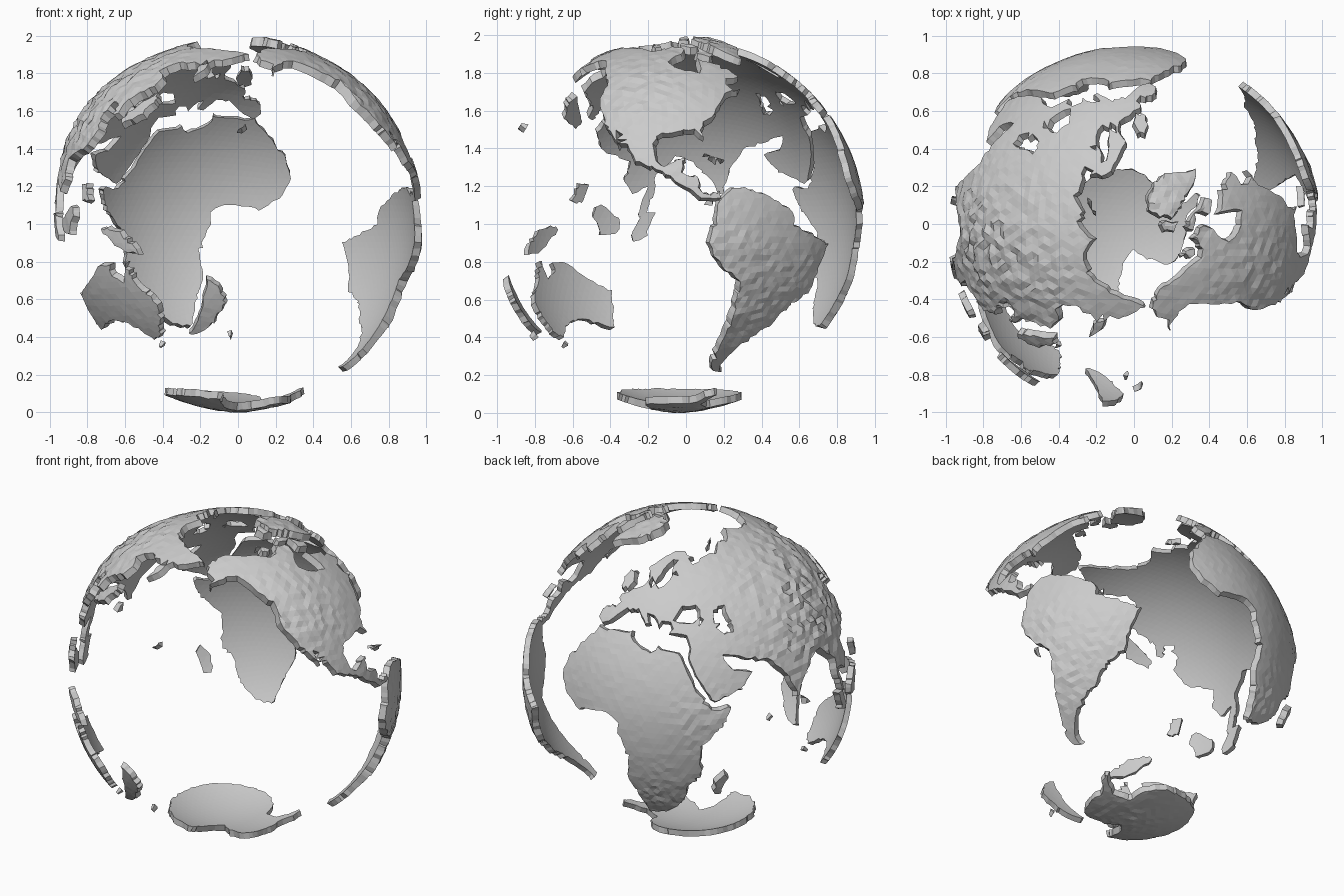
import bpy, bmesh, math, random
from mathutils import Vector

if "Cube" in bpy.data.objects:
    bpy.data.objects.remove(bpy.data.objects["Cube"])

random.seed(4)
CENTRE = Vector((0, -0.04, 1.0))
TURN = 89.5                    # longitude offset so the front looks at the big ocean
OUTER, INNER = 0.987, 0.953


def direction(lon, lat):
    a, b = math.radians(lon + TURN), math.radians(lat)
    return Vector((math.cos(b) * math.cos(a), math.cos(b) * math.sin(a), math.sin(b)))


def lonlat(d):
    lon = math.degrees(math.atan2(d.y, d.x)) - TURN
    return (lon + 180) % 360 - 180, math.degrees(math.asin(max(-1, min(1, d.z))))


def inside(lon, lat, poly):
    hit = False
    for (x1, y1), (x2, y2) in zip(poly, poly[1:] + poly[:1]):
        if (y1 > lat) != (y2 > lat) and lon < (x2 - x1) * (lat - y1) / (y2 - y1) + x1:
            hit = not hit
    return hit


def nearest(lon, lat, polys):
    """Closest coast point, measured in degrees of arc."""
    k = max(0.05, math.cos(math.radians(lat)))
    best = (9e9, lon, lat)
    for poly in polys:
        for l in (lon, lon + 360):
            for (x1, y1), (x2, y2) in zip(poly, poly[1:] + poly[:1]):
                ax, ay, bx, by = (x1 - l) * k, y1 - lat, (x2 - l) * k, y2 - lat
                dx, dy = bx - ax, by - ay
                t = max(0, min(1, -(ax * dx + ay * dy) / (dx * dx + dy * dy + 1e-9)))
                px, py = ax + t * dx, ay + t * dy
                d = math.hypot(px, py)
                if d < best[0]:
                    best = (d, l + px / k, lat + py)
    return best


# highlands: direction, spread in degrees, height
HILLS = [(direction(a, b), s, h) for a, b, s, h in (
    (90, 34, 20, .035), (112, 52, 20, .022), (-115, 45, 18, .025), (-72, -10, 11, .02),
    (-70, -30, 10, .02), (25, -25, 13, .014), (-50, 80, 14, .02), (38, 8, 10, .012),
    (-48, -15, 12, .014), (0, -90, 12, .014))]


def relief(d):
    h = sum(k * math.exp(-(math.degrees(d.angle(c)) / s) ** 2) for c, s, k in HILLS)
    return h * random.uniform(0.4, 1.05) + random.uniform(0, 0.002)


def jitter(r):
    return Vector([random.uniform(-r, r) for _ in range(3)])


# shared triangle grid
grid = bmesh.new()
bmesh.ops.create_icosphere(grid, subdivisions=6, radius=1)
VERTS = [v.co.normalized() for v in grid.verts]
FACES = [tuple(v.index for v in f.verts) for f in grid.faces]
MID = [lonlat((VERTS[a] + VERTS[b] + VERTS[c]).normalized()) for a, b, c in FACES]
grid.free()


def land(name, *outlines, seas=()):
    """Cut a coast profile from the grid and give it thickness, sloped rims and relief."""
    polys, holes = [[list(zip(o[::2], o[1::2])) for o in group] for group in (outlines, seas)]
    keep = set()
    for poly in polys:
        x0, x1 = min(p[0] for p in poly), max(p[0] for p in poly)
        y0, y1 = min(p[1] for p in poly), max(p[1] for p in poly)
        for i, (lon, lat) in enumerate(MID):
            if y0 <= lat <= y1:
                for l in (lon, lon + 360):
                    if x0 <= l <= x1 and inside(l, lat, poly) and not any(inside(l, lat, h) for h in holes):
                        keep.add(i)
    # open rim edges
    edges = {e for i in keep for e in zip(FACES[i], FACES[i][1:] + FACES[i][:1])}
    rim = sorted(e for e in edges if (e[1], e[0]) not in edges)
    coast = {v: Vector() for e in rim for v in e}
    for a, b in rim:                       # inland direction at each coast vertex
        n = VERTS[a].cross(VERTS[b] - VERTS[a]).normalized()
        coast[a] += n
        coast[b] += n
    bm = bmesh.new()
    top, low = {}, {}
    for i in sorted({v for f in keep for v in FACES[f]}):
        d = up = VERTS[i]
        if i in coast:
            dist, nl, na = nearest(*lonlat(d), polys + holes)
            if dist < 2:
                d = d.lerp(direction(nl, na), random.uniform(0.5, 1.0))
            d = (d + jitter(0.006)).normalized()
            up = (d + coast[i].normalized() * random.uniform(0.006, 0.016)).normalized()
        top[i] = bm.verts.new(CENTRE + up * (OUTER + relief(d)))
        low[i] = bm.verts.new(CENTRE + d * INNER)
    for i in sorted(keep):
        a, b, c = FACES[i]
        bm.faces.new((top[a], top[b], top[c]))
        bm.faces.new((low[c], low[b], low[a]))
    for a, b in rim:
        bm.faces.new((top[b], top[a], low[a], low[b]))
    me = bpy.data.meshes.new(name)
    bm.to_mesh(me)
    bm.free()
    bpy.context.collection.objects.link(bpy.data.objects.new(name, me))


# large northern landmass: western part, eastern part, two inland seas (lon, lat pairs)
west_part = [-9, 37, -9, 43, -1, 44, -4, 48.5, 2, 51, 8, 54, 8, 57, 11, 57, 11, 54, 19, 54.5, 22, 58,
             30, 60, 22, 60, 22, 63, 25, 65.5, 21, 64.5, 17, 61, 18, 59, 14, 55.5, 6, 58.5, 5, 62,
             13, 67, 20, 70, 28, 71, 41, 67, 33, 66.5, 40, 64.5, 45, 68, 60, 69, 64, 50, 50, 40,
             36, 36.5, 27, 37, 27, 41, 23, 40.5, 22, 37, 19, 42, 13, 45.5, 18, 40, 16, 38, 10, 44,
             4, 43.5, -1, 38, -5, 36]
east_part = [58, 69, 70, 73, 80, 73, 100, 77.5, 113, 74, 130, 71.5, 160, 70, 180, 69, 190, 66, 180, 63,
             163, 60, 163, 56, 157, 51, 156, 57, 163, 62, 155, 59, 142, 59, 136, 54.5, 141, 52, 140, 47,
             128, 40, 129, 35.5, 126, 35, 125, 39.5, 118, 39, 122, 37, 119, 35, 122, 30, 118, 24,
             106, 20, 109, 14, 105, 9, 100, 13, 104, 1.5, 101, 3, 98, 10, 98, 16, 91, 22.5, 87, 21,
             80, 15, 77, 8, 73, 18, 67, 25, 57, 27, 48, 30, 51, 25, 60, 22.5, 55, 17,
             44, 12.5, 39, 20, 35, 28, 35, 36, 27, 37, 27, 41, 50, 40, 50, 46, 58, 52]
land("northern_landmass", west_part, east_part,
     seas=([28, 42, 31, 46.5, 38, 47, 41, 42], [47, 45, 52, 47, 54, 37, 50, 37.5]))

# southern warm continent
land("desert_continent", [
    -6, 35.5, 10, 37, 11, 33.5, 19, 30.5, 22, 32.5, 32, 31, 37, 20, 43, 11.5, 51, 12, 47, 4, 40, -3,
    40, -15, 35, -20, 35, -24, 31, -30, 26, -34, 19, -34.5, 12, -17, 13, -8, 9, 0, 9, 4.5,
    4, 6.5, -7, 4.5, -13, 8, -17, 14, -16, 22, -10, 30])

# western continents
land("north_west_continent", [
    -168, 66, -156, 71, -125, 70, -108, 68, -95, 72, -82, 69, -86, 65, -94, 61, -93, 58,
    -82, 55, -80, 51, -78, 58, -77, 62.5, -65, 59, -56, 52, -66, 50, -65, 46, -60, 46.5,
    -70, 43, -76, 35, -81, 31, -80, 26, -84, 30, -97, 28, -97, 20, -94, 18,
    -90, 21, -87, 21, -88, 16, -83, 15, -82, 10, -76, 10, -76, 7, -82, 7, -94, 15.5,
    -105, 20, -111, 30, -110, 24, -117, 32, -124, 40, -124, 48,
    -140, 60, -150, 60, -160, 55, -158, 59, -165, 61])
land("south_west_continent", [
    -77, 8, -72, 12, -62, 10.5, -51, 4, -50, 0, -35, -6, -39, -14, -41, -22, -48, -26, -53, -33,
    -58, -36, -65, -42, -69, -50, -67, -53, -73, -53, -75, -48, -71, -30, -70, -18,
    -76, -14, -81, -6, -78, 3])

# polar lands
land("south_polar_cap", [
    -180, -90, -180, -85, -147, -79, -133, -74, -75, -73, -66, -67, -58, -65, -60, -75,
    -40, -78, -20, -73, 0, -70, 50, -67, 110, -66, 140, -67, 167, -70, 160, -80, 180, -85, 180, -90])
land("northern_ice_island", [-44, 61, -52, 65, -55, 70, -70, 76.5, -62, 81.5, -30, 83, -18, 78,
                             -22, 71, -38, 65.5])
land("arctic_islands", [-62, 65, -68, 62.5, -78, 65, -74, 69, -88, 71, -88, 74, -75, 72.5],
     [-117, 70, -105, 69, -105, 73, -118, 73.5], [-92, 77, -78, 76, -65, 82, -92, 82],
     [52, 71, 57, 71, 68, 77, 60, 76])

# south-eastern continent
land("south_east_continent", [
    114, -22, 122, -18, 131, -12, 136, -12, 136, -15.5, 140, -17.5, 142, -11, 146, -19,
    153, -26, 150, -37, 146, -39, 137, -33.5, 131, -31.5, 116, -35])

# scattered islands
land("ocean_island", [170, -16, 175, -20, 177, -25, 173, -31, 168, -36, 161, -37, 167, -28])
land("ocean_islets", [175, -36, 179, -36, 178, -39], [-180, 30.5, -176, 31, -177, 34])
land("hook_island", [131, -0.5, 141, -2, 150, -10, 143, -9.5, 138, -7])
land("round_island", [109, 1, 117, 7, 119, 3, 116, -4, 110, -3])
land("slanted_island", [98, 4, 101, 4, 106, -3, 105, -6, 101, -4])
land("small_chain", [121, 13, 125, 13, 127, 7, 123, 7])
land("bow_islands", [130, 34, 139, 42, 143, 45, 146, 43, 142, 36, 133, 32])
land("tall_island", [44, -18, 49, -13, 50, -16, 47, -25, 44, -24])
land("rainy_island", [-6, 50, 1, 51, 1, 54, -2, 59, -7, 58])
land("long_island", [-82, 23, -74, 20.5, -77, 19])
land("drop_island", [79.5, 9.5, 82.5, 7, 80, 5.5])
land("southern_islet", [145, -40.5, 149, -40.5, 147, -43])
